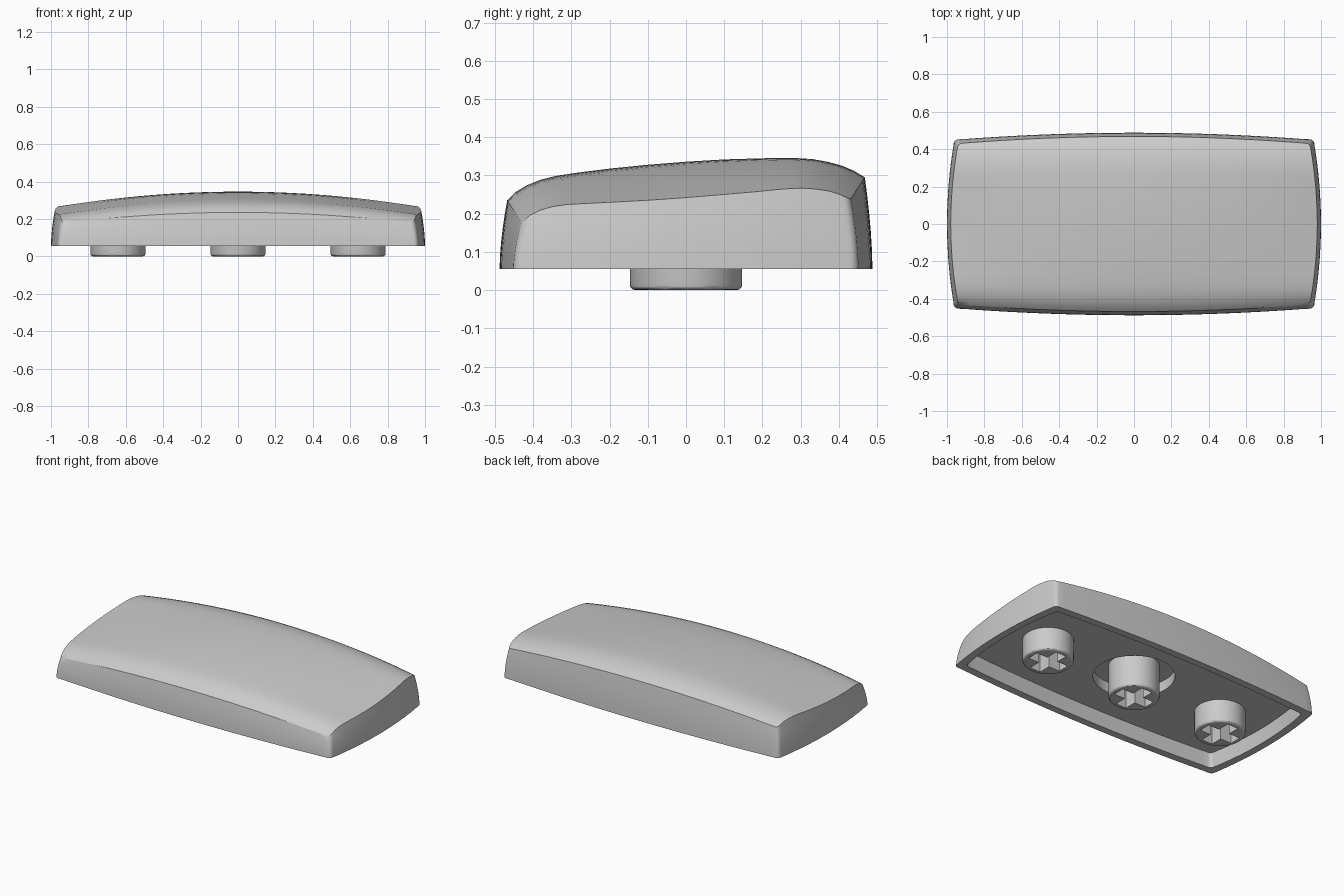
import bpy, bmesh, math

if "Cube" in bpy.data.objects:
    bpy.data.objects.remove(bpy.data.objects["Cube"], do_unlink=True)

grey = bpy.data.materials.new("light_grey_plastic")
grey.use_nodes = True
colour = (0.6, 0.6, 0.6, 1)
grey.diffuse_color = colour
grey.node_tree.nodes["Principled BSDF"].inputs["Base Color"].default_value = colour

RIM_Z, CEILING_Z, RECESS_Z = 0.055, 0.145, 0.21
STEM_RADIUS = 0.147


def make_object(name, bm):
    bmesh.ops.recalc_face_normals(bm, faces=bm.faces)
    mesh = bpy.data.meshes.new(name)
    bm.to_mesh(mesh)
    bm.free()
    mesh.materials.append(grey)
    obj = bpy.data.objects.new(name, mesh)
    bpy.context.collection.objects.link(obj)
    return obj


def activate(obj):
    bpy.ops.object.select_all(action='DESELECT')
    obj.select_set(True)
    bpy.context.view_layer.objects.active = obj


def cut(obj, cutter):
    cutter.hide_render = True
    activate(obj)
    mod = obj.modifiers.new("cut", 'BOOLEAN')
    mod.operation = 'DIFFERENCE'
    mod.solver = 'EXACT'
    mod.object = cutter
    bpy.ops.object.modifier_apply(modifier=mod.name)
    bpy.data.objects.remove(cutter, do_unlink=True)


def smooth(obj):
    activate(obj)
    bpy.ops.object.shade_smooth_by_angle(angle=math.radians(30))


def cylinder(bm, radius, z0, z1, x=0.0):
    result = bmesh.ops.create_cone(bm, cap_ends=True, segments=48, radius1=radius,
                                   radius2=radius, depth=z1 - z0)
    bmesh.ops.translate(bm, verts=result["verts"], vec=(x, 0, (z0 + z1) / 2))


# Bowed plan outline and crowned top
def plan(u, v, inset):
    return (u * (1 - inset - 0.04 * v * v), v * (0.488 - inset - 0.038 * u * u))


# Centre line of the top, front to back: (y, z)
PROFILE = [(-0.468, 0.235), (-0.445, 0.257), (-0.415, 0.275), (-0.38, 0.289),
           (-0.34, 0.299), (-0.28, 0.308), (-0.2, 0.318), (-0.1, 0.328),
           (0, 0.336), (0.1, 0.342), (0.2, 0.345), (0.28, 0.346), (0.33, 0.343),
           (0.37, 0.336), (0.41, 0.325), (0.44, 0.312), (0.468, 0.295)]
COLS, ROWS = 32, len(PROFILE)


def grid_uv(i, j):
    return i * 2 / COLS - 1, PROFILE[j][0] / 0.468


def top_z(i, j):
    u, v = grid_uv(i, j)
    return PROFILE[j][1] - (0.058 + 0.036 * (1 - v * v)) * u * u


# Shell: top grid, bowed walls, rim, cavity walls and ceiling
bm = bmesh.new()
grid = {}
for i in range(COLS + 1):
    for j in range(ROWS):
        x, y = plan(*grid_uv(i, j), 0.02)
        grid[i, j] = bm.verts.new((x, y, top_z(i, j)))
for i in range(COLS):
    for j in range(ROWS - 1):
        bm.faces.new([grid[i, j], grid[i + 1, j], grid[i + 1, j + 1], grid[i, j + 1]])

border = ([(i, 0) for i in range(COLS)] + [(COLS, j) for j in range(ROWS - 1)]
          + [(i, ROWS - 1) for i in range(COLS, 0, -1)]
          + [(0, j) for j in range(ROWS - 1, 0, -1)])
corners = [k for k, (i, j) in enumerate(border) if i in (0, COLS) and j in (0, ROWS - 1)]


def ring(inset, height):
    verts = []
    for i, j in border:
        x, y = plan(*grid_uv(i, j), inset)
        verts.append(bm.verts.new((x, y, height(i, j))))
    return verts


rings = [[grid[key] for key in border]]
for t in (0.8, 0.6, 0.4, 0.2, 0):
    rings.append(ring(0.02 * t ** 1.7,
                      lambda i, j: RIM_Z + (top_z(i, j) - RIM_Z) * t))
rings.append(ring(0.046, lambda i, j: RIM_Z))
rings.append(ring(0.056, lambda i, j: CEILING_Z))
for a, b in zip(rings, rings[1:]):
    for k in range(len(border)):
        n = (k + 1) % len(border)
        bm.faces.new([a[k], a[n], b[n], b[k]])
bm.faces.new(rings[-1])

# Rounded corner columns
columns = [bm.edges.get((a[k], b[k])) for a, b in zip(rings, rings[1:]) for k in corners]
bmesh.ops.bevel(bm, geom=columns, offset=0.025, segments=4, profile=0.5,
                affect='EDGES', clamp_overlap=True)
shell = make_object("cap_shell", bm)

# Round recess in the ceiling around the centre stem
bm = bmesh.new()
cylinder(bm, 0.235, 0.1, RECESS_Z)
cut(shell, make_object("recess_cutter", bm))
smooth(shell)

# Stems with a cross-shaped socket
for name, x, top in (("right_stem", -0.642, CEILING_Z), ("centre_stem", 0, RECESS_Z),
                     ("left_stem", 0.642, CEILING_Z)):
    bm = bmesh.new()
    cylinder(bm, STEM_RADIUS, 0, top + 0.01, x)
    tip = [e for e in bm.edges if all(v.co.z < 0.001 for v in e.verts)]
    bmesh.ops.bevel(bm, geom=tip, offset=0.014, segments=3, profile=0.5, affect='EDGES')
    stem = make_object(name, bm)
    for sx, sy in ((0.23, 0.075), (0.075, 0.23)):
        bm = bmesh.new()
        box = bmesh.ops.create_cube(bm, size=1)["verts"]
        bmesh.ops.scale(bm, verts=box, vec=(sx, sy, 0.24))
        bmesh.ops.translate(bm, verts=box, vec=(x, 0, 0))
        cut(stem, make_object("socket_cutter", bm))
    smooth(stem)
